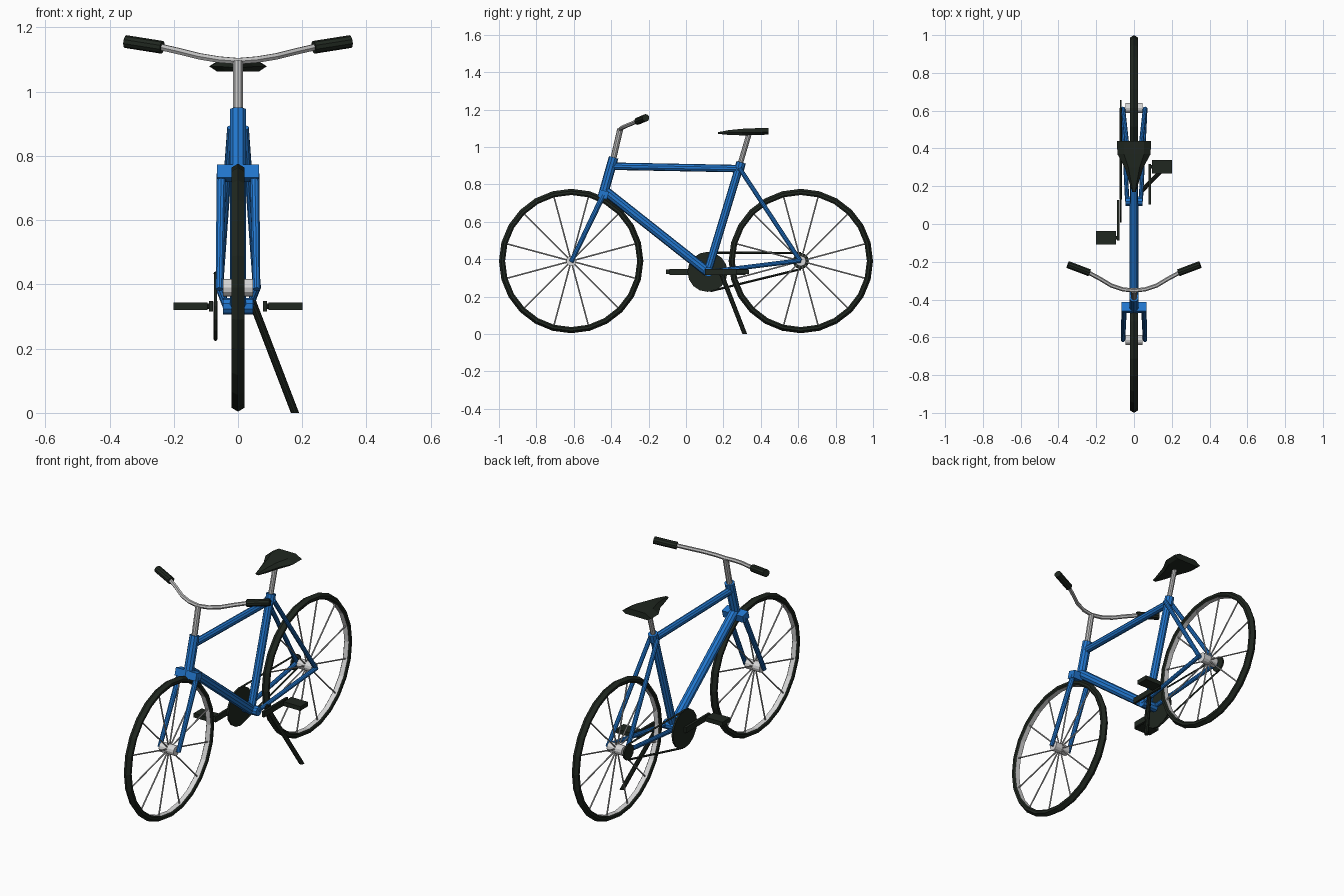
import bpy, bmesh, math
from mathutils import Vector, Matrix

cube = bpy.data.objects.get("Cube")
if cube:
    bpy.data.objects.remove(cube, do_unlink=True)


def material(name, rgb):
    m = bpy.data.materials.new(name)
    m.use_nodes = True
    m.diffuse_color = (*rgb, 1)
    bsdf = next(n for n in m.node_tree.nodes if n.type == 'BSDF_PRINCIPLED')
    bsdf.inputs["Base Color"].default_value = (*rgb, 1)
    return m


BLUE = material("blue paint", (0.016, 0.185, 0.62))
DARK = material("dark rubber", (0.014, 0.02, 0.014))
SILVER = material("silver metal", (0.52, 0.52, 0.52))
PALE = material("pale wheel metal", (0.68, 0.68, 0.68))


def finish(name, bm, *mats):
    bmesh.ops.recalc_face_normals(bm, faces=bm.faces)
    mesh = bpy.data.meshes.new(name)
    bm.to_mesh(mesh)
    bm.free()
    for m in mats:
        mesh.materials.append(m)
    ob = bpy.data.objects.new(name, mesh)
    bpy.context.collection.objects.link(ob)
    return ob


def add_tube(bm, a, b, r, r2=None, sides=10):
    a, b = Vector(a), Vector(b)
    d = b - a
    mat = Matrix.Translation((a + b) / 2) @ d.to_track_quat('Z', 'Y').to_matrix().to_4x4()
    bmesh.ops.create_cone(bm, cap_ends=True, segments=sides, radius1=r,
                          radius2=r if r2 is None else r2, depth=d.length, matrix=mat)


def tube(name, a, b, r, mat, r2=None, sides=10):
    bm = bmesh.new()
    add_tube(bm, a, b, r, r2, sides)
    return finish(name, bm, mat)


def box(name, centre, size, mat, tilt=0):
    bm = bmesh.new()
    m = Matrix.Translation(centre) @ Matrix.Rotation(tilt, 4, 'X') @ Matrix.Diagonal((*size, 1))
    bmesh.ops.create_cube(bm, size=1, matrix=m)
    return finish(name, bm, mat)


def polar(x, r, angle, hub):
    return Vector((x, hub[1] + r * math.cos(angle), hub[2] + r * math.sin(angle)))


def bridge_rings(bm, rings, closed):
    faces = []
    n = len(rings[0])
    for i in range(len(rings) - (not closed)):
        p, q = rings[i], rings[(i + 1) % len(rings)]
        for j in range(n):
            k = (j + 1) % n
            faces.append((j, bm.faces.new((p[j], p[k], q[k], q[j]))))
    return faces


# Wheels: peaked tyre with a pale inner rim, solid hub, spokes in one plane
FRONT, REAR = (0, -0.614, 0.39), (0, 0.614, 0.39)


def wheel(prefix, hub):
    half = [(0.02, 0.374), (0.02, 0.361), (0.014, 0.353)]
    profile = [(0, 0.386)] + half + [(-x, r) for x, r in reversed(half)]
    bm = bmesh.new()
    steps = 24
    rings = [[bm.verts.new(polar(x, r, i * math.tau / steps, hub)) for x, r in profile]
             for i in range(steps)]
    for j, face in bridge_rings(bm, rings, True):
        face.material_index = 1 if j == 3 else 0
    finish(prefix + "_tyre", bm, DARK, PALE)

    tube(prefix + "_hub", (-0.046, *hub[1:]), (0.046, *hub[1:]), 0.027, PALE, sides=12)

    bm = bmesh.new()
    count = 12
    for i in range(count):
        a = (i + 0.5) * math.tau / count
        add_tube(bm, polar(0, 0.02, a, hub), polar(0, 0.355, a, hub), 0.004, sides=6)
    finish(prefix + "_spokes", bm, SILVER)


wheel("front", FRONT)
wheel("rear", REAR)

# Frame
BB = (0, 0.115, 0.332)
SEAT_TOP = (0, 0.287, 0.9)
tube("head_tube", (0, -0.446, 0.735), (0, -0.387, 0.944), 0.026, BLUE)
tube("top_tube", (0, -0.4, 0.897), (0, 0.285, 0.884), 0.02, BLUE)
tube("down_tube", (0, -0.43, 0.763), BB, 0.026, BLUE)
tube("seat_tube", BB, SEAT_TOP, 0.022, BLUE)
tube("seat_collar", (0, 0.282, 0.872), (0, 0.295, 0.918), 0.026, BLUE)
tube("bottom_bracket", (-0.046, 0.12, 0.332), (0.046, 0.12, 0.332), 0.026, BLUE)
box("fork_crown", (0, -0.442, 0.746), (0.13, 0.05, 0.042), BLUE, -0.28)

# Mirrored fork legs, stays and grips
for s, side in ((1, "left"), (-1, "right")):
    tube(side + "_fork_leg", (s * 0.052, -0.442, 0.743), (s * 0.058, -0.614, 0.385), 0.015, BLUE, 0.012)
    tube(side + "_seat_stay", (s * 0.022, 0.285, 0.888), (s * 0.058, 0.611, 0.39), 0.012, BLUE)
    tube(side + "_chain_stay", (s * 0.036, 0.12, 0.332), (s * 0.06, 0.613, 0.393), 0.012, BLUE)
    tube(side + "_grip", (s * 0.236, -0.258, 1.138), (s * 0.35, -0.215, 1.156), 0.02, DARK)

# Handlebar and stem
tube("stem", (0, -0.389, 0.935), (0, -0.352, 1.095), 0.016, SILVER)
left_half = [(0.06, -0.346, 1.1), (0.12, -0.326, 1.11), (0.18, -0.29, 1.125), (0.245, -0.255, 1.14)]
path = [(-x, y, z) for x, y, z in reversed(left_half)] + [(0, -0.352, 1.095)] + left_half
curve = bpy.data.curves.new("handlebar", 'CURVE')
curve.dimensions = '3D'
curve.bevel_depth = 0.011
curve.bevel_resolution = 1
curve.use_fill_caps = True
spline = curve.splines.new('POLY')
spline.points.add(len(path) - 1)
for point, co in zip(spline.points, path):
    point.co = (*co, 1)
spline.use_smooth = False
curve.materials.append(SILVER)
bpy.context.collection.objects.link(bpy.data.objects.new("handlebar", curve))

# Seat: loft of six-sided sections (y, half width, bottom, edge, top)
tube("seat_post", (0, 0.287, 0.9), (0, 0.337, 1.07), 0.014, SILVER)
sections = [(0.17, 0.01, 1.07, 1.075, 1.079), (0.23, 0.028, 1.064, 1.076, 1.09),
            (0.3, 0.05, 1.062, 1.078, 1.097), (0.37, 0.088, 1.063, 1.078, 1.1),
            (0.44, 0.09, 1.066, 1.079, 1.101)]
bm = bmesh.new()
rings = []
for y, w, low, mid, top in sections:
    ring = [(w, mid), (w * 0.6, top), (-w * 0.6, top), (-w, mid), (-w * 0.75, low), (w * 0.75, low)]
    rings.append([bm.verts.new((x, y, z)) for x, z in ring])
bridge_rings(bm, rings, False)
bm.faces.new(rings[0])
bm.faces.new(rings[-1])
finish("seat", bm, DARK)

# Drivetrain on the right side
cx, cr, sr = -0.07, 0.107, 0.043
tube("chainring", (cx - 0.005, *BB[1:]), (cx + 0.005, *BB[1:]), cr, DARK, sides=16)
tube("rear_sprocket", (cx - 0.005, *REAR[1:]), (cx + 0.005, *REAR[1:]), sr, DARK, sides=12)
for s, name in ((1, "chain_top"), (-1, "chain_bottom")):
    tube(name, (cx, BB[1] + 0.015, BB[2] + s * (cr - 0.004)),
         (cx, REAR[1], REAR[2] + s * sr), 0.006, DARK, sides=4)

# Cranks and pedals point opposite ways
for s, side in ((1, "left"), (-1, "right")):
    box(side + "_crank", (s * 0.084, BB[1] + s * 0.095, BB[2]), (0.013, 0.215, 0.032), DARK)
    py = BB[1] + s * 0.188
    tube(side + "_pedal_axle", (s * 0.08, py, BB[2]), (s * 0.11, py, BB[2]), 0.009, DARK)
    box(side + "_pedal", (s * 0.148, py, BB[2]), (0.105, 0.07, 0.024), DARK)

# Kickstand, cut flat at the ground
bm = bmesh.new()
add_tube(bm, (0.045, 0.18, 0.345), (0.185, 0.322, -0.02), 0.012)
bmesh.ops.bisect_plane(bm, geom=bm.verts[:] + bm.edges[:] + bm.faces[:],
                       plane_co=(0, 0, 0), plane_no=(0, 0, -1), clear_outer=True)
bmesh.ops.holes_fill(bm, edges=[e for e in bm.edges if e.is_boundary])
finish("kickstand", bm, DARK)
